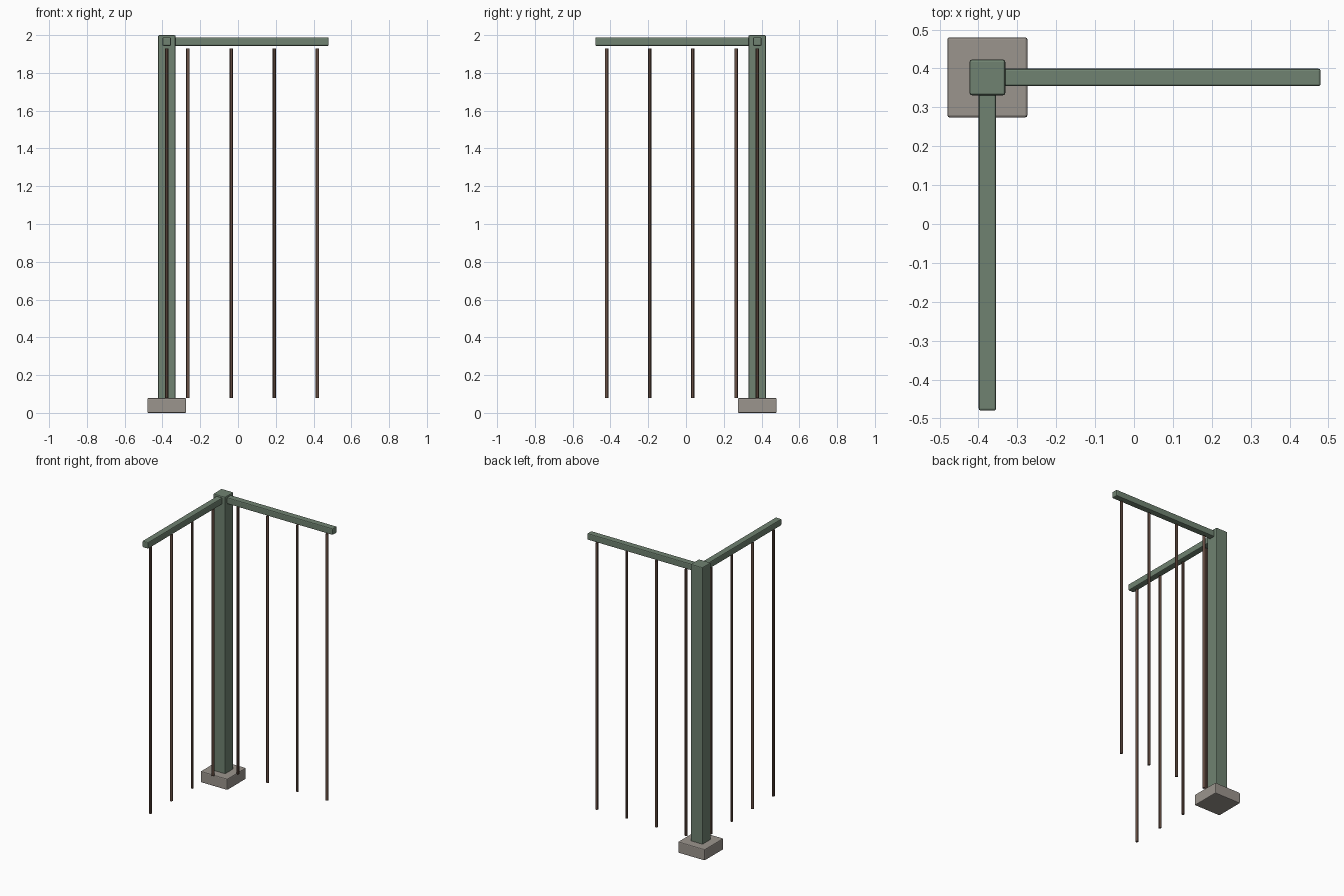
import bpy

if "Cube" in bpy.data.objects:
    bpy.data.objects.remove(bpy.data.objects["Cube"])

C = 0.377          # distance of the post axis from the centre


def material(name, rgb):
    m = bpy.data.materials.new(name)
    m.diffuse_color = (*rgb, 1)
    m.use_nodes = True
    m.node_tree.nodes["Principled BSDF"].inputs["Base Color"].default_value = m.diffuse_color
    return m


green = material("green_paint", (0.16, 0.225, 0.165))
brown = material("brown_metal", (0.13, 0.075, 0.055))
stone = material("stone", (0.33, 0.30, 0.27))


def box(name, lo, hi, mat, bevel):
    bpy.ops.mesh.primitive_cube_add(size=1, location=[(a + b) / 2 for a, b in zip(lo, hi)])
    ob = bpy.context.object
    ob.name = name
    ob.scale = [b - a for a, b in zip(lo, hi)]
    bpy.ops.object.transform_apply(location=False, rotation=False, scale=True)
    ob.data.materials.append(mat)
    mod = ob.modifiers.new("bevel", 'BEVEL')
    mod.width = bevel
    mod.segments = 2
    return ob


def rod(name, x, y):
    z0, z1 = 0.078, 1.93
    bpy.ops.mesh.primitive_cylinder_add(vertices=12, radius=0.009, depth=z1 - z0,
                                        location=(x, y, (z0 + z1) / 2))
    ob = bpy.context.object
    ob.name = name
    ob.data.materials.append(brown)
    bpy.ops.object.shade_smooth_by_angle()


# Base block and corner post
box("base_block", (-0.48, 0.274, 0), (-0.274, 0.48, 0.078), stone, 0.006)
p = 0.046
box("corner_post", (-C - p, C - p, 0), (-C + p, C + p, 2.0), green, 0.006)

# Two top rails meeting inside the post
r, z0, z1 = 0.0225, 1.943, 1.988
box("back_rail", (-C, C - r, z0), (0.48, C + r, z1), green, 0.006)
box("side_rail", (-C - r, -0.48, z0), (-C + r, C, z1), green, 0.006)

# Hanging rods below each rail
for i in range(4):
    d = -0.265 + i * 0.2285
    rod(f"back_rod_{i + 1}", d, C)
    rod(f"side_rod_{i + 1}", -C, -d)
